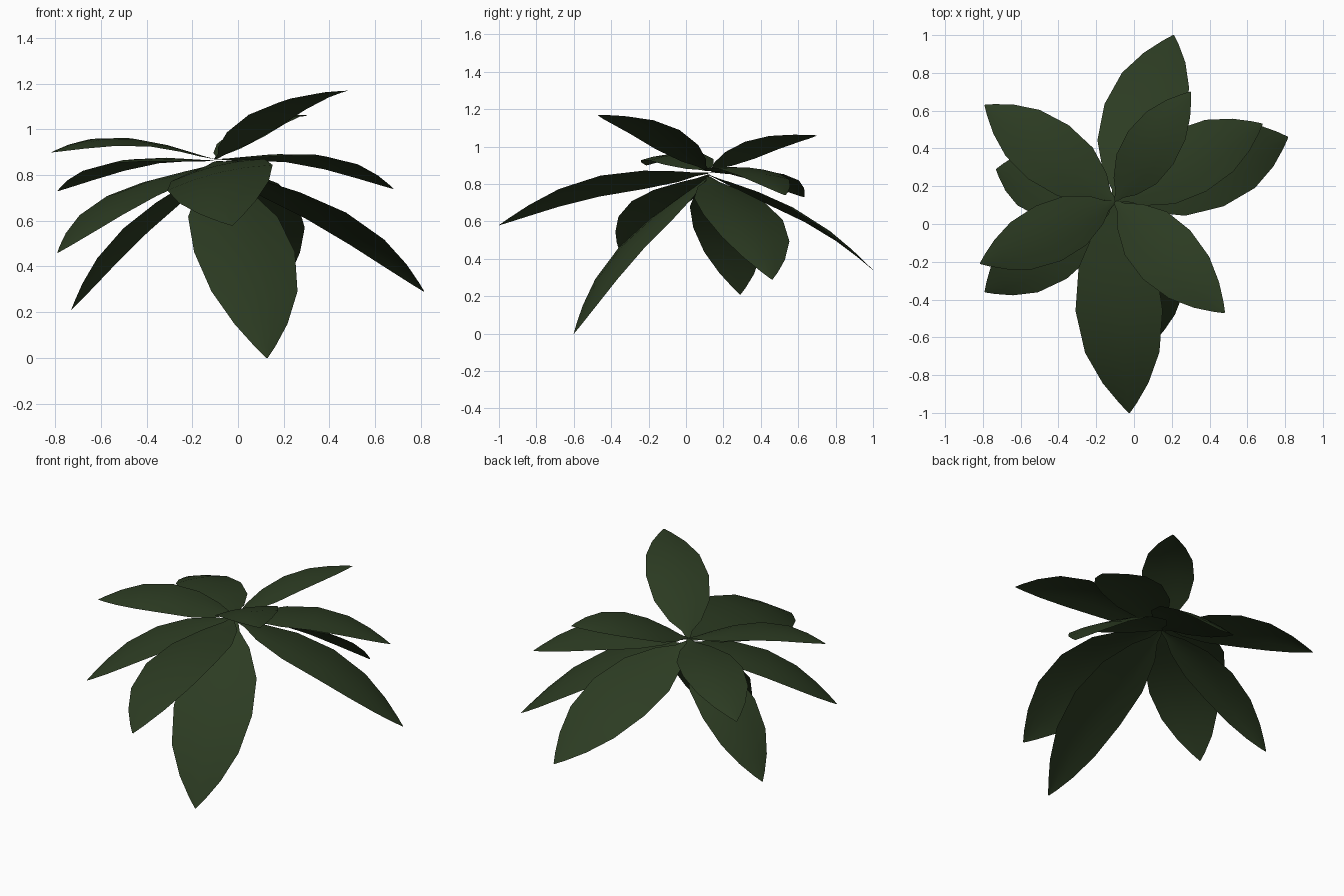
import bpy, math
from mathutils import Vector, Matrix

if "Cube" in bpy.data.objects:
    bpy.data.objects.remove(bpy.data.objects["Cube"])

# Dark leaf green
green = bpy.data.materials.new("dark_leaf_green")
green.diffuse_color = (0.025, 0.044, 0.016, 1)
green.use_nodes = True
green.node_tree.nodes["Principled BSDF"].inputs["Base Color"].default_value = green.diffuse_color

# Leaf outline: (position along leaf, half width / length)
PROFILE = [(0, .012), (.06, .035), (.14, .105), (.3, .182), (.5, .205),
           (.7, .175), (.85, .108), (.95, .042), (1, .003)]
ACROSS = (-1, -.5, 0, .5, 1)
CENTRE = Vector((-0.1, 0.12, 0))


def make_leaf(name, tip, base_z, roll, bow):
    """Arched blade from the crown to its tip; positive roll lifts the side
    on the right when looking outward along the leaf."""
    tip = Vector(tip)
    base = CENTRE + Vector((0, 0, base_z))
    axis = tip - base
    length = axis.length
    axis.normalize()
    side = axis.cross(Vector((0, 0, 1))).normalized()
    side = Matrix.Rotation(-math.radians(roll), 3, axis) @ side
    up = side.cross(axis)
    verts, faces = [], []
    n = len(ACROSS)
    for t, w in PROFILE:
        mid = base + axis * length * t + up * bow * length * math.sin(math.pi * t ** 1.15)
        for s in ACROSS:
            verts.append(mid + side * s * w * length - up * s * s * w * length * .1)
    for i in range(len(PROFILE) - 1):
        for j in range(n - 1):
            a = i * n + j
            faces.append((a, a + 1, a + n + 1, a + n))
    mesh = bpy.data.meshes.new(name)
    mesh.from_pydata(verts, [], faces)
    mesh.materials.append(green)
    for p in mesh.polygons:
        p.use_smooth = True
    mesh.update()
    bpy.context.collection.objects.link(bpy.data.objects.new(name, mesh))


# Leaves: name, tip, height of base, roll, arch height / length
LEAVES = [
    ("back_leaf_low", (.21, 1.0, .34), .85, 13, .07),
    ("back_leaf_high", (.30, .70, 1.06), .87, 8, .08),
    ("right_leaf_high", (.68, .53, .74), .87, 4, .095),
    ("right_leaf_low", (.815, .46, .29), .84, 4, .08),
    ("front_right_leaf_raised", (.48, -.47, 1.17), .87, -4, .09),
    ("front_leaf_low", (.127, -.60, 0), .84, 0, .08),
    ("front_leaf_high", (-.025, -1.0, .58), .86, -14, .085),
    ("front_left_leaf", (-.79, -.36, .46), .85, 0, .085),
    ("left_leaf_high", (-.815, -.21, .90), .87, 6, .095),
    ("left_leaf_low", (-.73, .29, .21), .84, -3, .075),
    ("back_left_leaf", (-.79, .63, .73), .865, 0, .085),
]
for leaf in LEAVES:
    make_leaf(*leaf)
